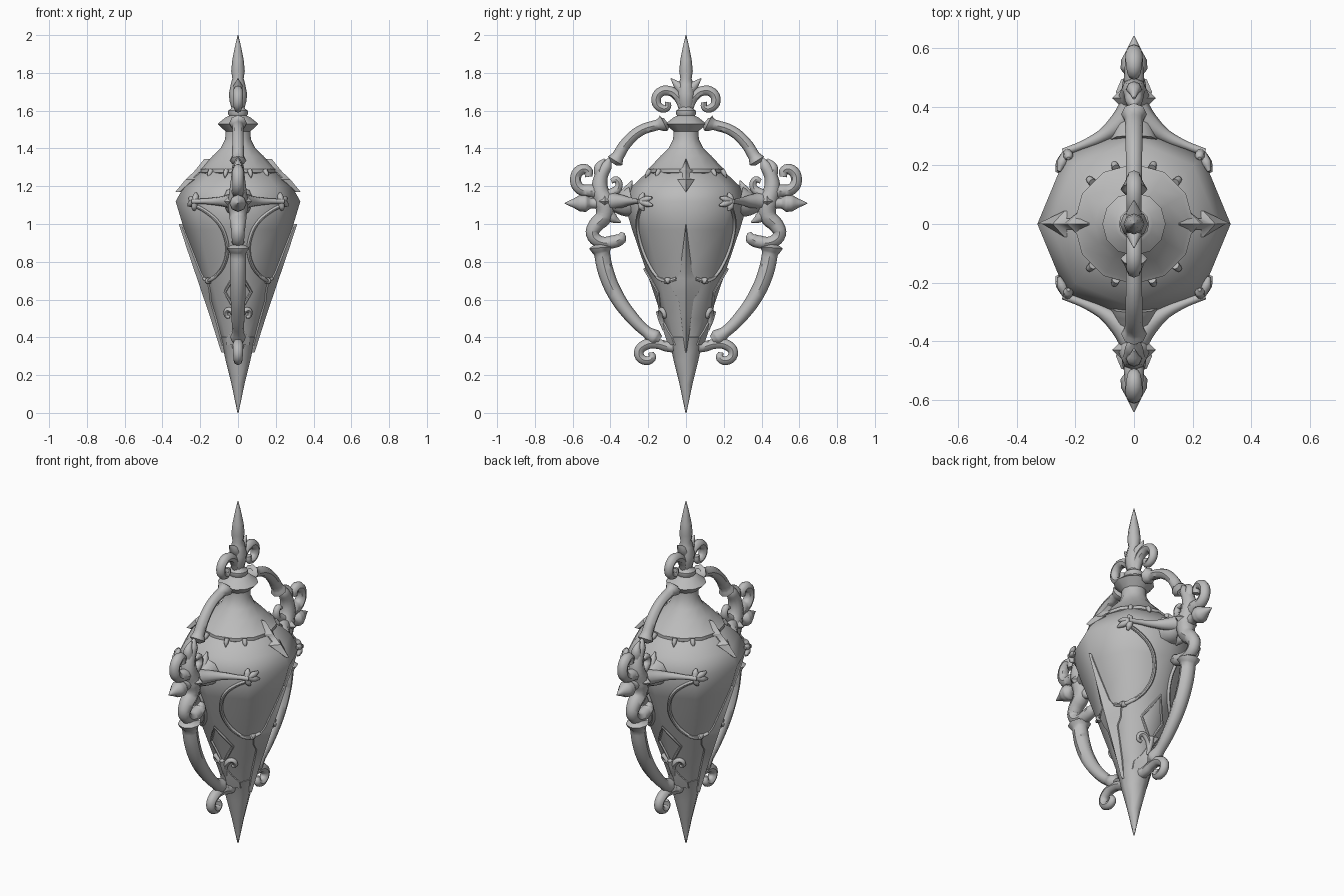
import bpy, math
from math import sin, cos, radians, tan, hypot, atan2

stone = bpy.data.materials.new("grey_stone")
stone.diffuse_color = (0.5, 0.5, 0.5, 1)


def finish(ob, angle=50, mirror=(False, False)):
    """Material, shading and mirrored copies."""
    ob.data.materials.clear()
    ob.data.materials.append(stone)
    bpy.ops.object.select_all(action='DESELECT')
    ob.select_set(True)
    bpy.context.view_layer.objects.active = ob
    bpy.ops.object.shade_smooth_by_angle(angle=radians(angle))
    if any(mirror):
        m = ob.modifiers.new("mirror", 'MIRROR')
        m.use_axis = (mirror[0], mirror[1], False)
        m.use_mirror_merge = False
    return ob


def mesh(name, verts, faces, angle=50, mirror=(False, False)):
    me = bpy.data.meshes.new(name)
    me.from_pydata(verts, [], faces)
    ob = bpy.data.objects.new(name, me)
    bpy.context.collection.objects.link(ob)
    return finish(ob, angle, mirror)


def lathe(name, profile, n, angle=50):
    """Turned form around z from (radius, z) pairs, bottom to top."""
    v = [(r * cos(2 * math.pi * i / n), r * sin(2 * math.pi * i / n), z)
         for r, z in profile for i in range(n)]
    f = [(k * n + i, k * n + (i + 1) % n, (k + 1) * n + (i + 1) % n, (k + 1) * n + i)
         for k in range(len(profile) - 1) for i in range(n)]
    f += [tuple(reversed(range(n))), tuple(range(len(v) - n, len(v)))]
    return mesh(name, v, f, angle)


def tube(name, pts, mirror=(False, True), closed=False, sides=2, steps=4):
    """Tapered tube through (x, y, z, radius) points."""
    cu = bpy.data.curves.new(name, 'CURVE')
    cu.dimensions = '3D'
    cu.bevel_depth = 1
    cu.bevel_resolution = sides
    cu.resolution_u = steps
    cu.use_fill_caps = True
    sp = cu.splines.new('BEZIER')
    sp.bezier_points.add(len(pts) - 1)
    sp.use_cyclic_u = closed
    for b, p in zip(sp.bezier_points, pts):
        b.co = p[:3]
        b.radius = p[3]
        b.handle_left_type = b.handle_right_type = 'VECTOR' if closed else 'AUTO'
    ob = bpy.data.objects.new(name, cu)
    bpy.context.collection.objects.link(ob)
    bpy.ops.object.select_all(action='DESELECT')
    ob.select_set(True)
    bpy.context.view_layer.objects.active = ob
    bpy.ops.object.convert(target='MESH')
    return finish(bpy.context.object, 45, mirror)


def side_tube(name, pts, mirror=(False, True)):
    """Tube in the x = 0 plane from (y, z, radius)."""
    return tube(name, [(0, y, z, r) for y, z, r in pts], mirror)


# Urn body: eight-sided bowl running down to a point
BODY = [(0.003, 0), (0.03, 0.15), (0.062, 0.3), (0.125, 0.5), (0.21, 0.75),
        (0.285, 0.97), (0.33, 1.12), (0.285, 1.2), (0.2, 1.28), (0.17, 1.29)]
lathe("urn_body", BODY, 8)


def radius(z):
    for (r0, z0), (r1, z1) in zip(BODY, BODY[1:]):
        if z <= z1:
            return r0 + (r1 - r0) * (z - z0) / (z1 - z0)
    return BODY[-1][0]


def on_body(deg, z, lift=0.0):
    """Point on the body wall; deg is measured from +y towards +x."""
    r = radius(z) * cos(radians(22.5)) / cos(radians(deg % 45 - 22.5)) + lift
    return (r * sin(radians(deg)), r * cos(radians(deg)), z)


def plate(name, rows, on_x, h=0.02):
    """Ridged leaf from (z, half width) rows on a body corner."""
    v = []
    for z, w in rows:
        r = radius(z) if z < 1.28 else 0.2 - (z - 1.28) * 0.8
        d = r - w * tan(radians(22.5))
        for s, q in ((-w, d - 0.03), (-w, d + 0.008), (0, r + h), (w, d + 0.008), (w, d - 0.03)):
            v.append((q, s, z) if on_x else (-s, q, z))
    f = [(k * 5 + i, k * 5 + i + 1, k * 5 + i + 6, k * 5 + i + 5)
         for k in range(len(rows) - 1) for i in range(4)]
    return mesh(name, v, f, 30, (on_x, not on_x))


# Lid, neck and collar
lathe("lid", [(0.19, 1.262), (0.205, 1.272), (0.205, 1.29), (0.19, 1.3), (0.135, 1.36),
              (0.09, 1.405), (0.068, 1.45), (0.066, 1.49), (0.108, 1.53), (0.065, 1.565),
              (0.045, 1.575)], 12, 35)
lathe("finial_ring", [(0.04, 1.565), (0.052, 1.58), (0.052, 1.6), (0.038, 1.61),
                      (0.03, 1.63)], 12)

# Finial spike, side curls and small barbs
lathe("finial_spike", [(0.03, 1.6), (0.045, 1.65), (0.048, 1.69), (0.038, 1.74), (0.03, 1.77),
                       (0.036, 1.81), (0.03, 1.87), (0.016, 1.94), (0.002, 2.0)], 8)
side_tube("finial_curl", [(0.015, 1.61, .022), (0.04, 1.67, .026), (0.09, 1.705, .026),
                          (0.14, 1.695, .026), (0.158, 1.65, .025), (0.135, 1.615, .022),
                          (0.1, 1.615, .018), (0.095, 1.645, .016)])
side_tube("finial_barb", [(0.0, 1.69, .035), (0.04, 1.73, .025), (0.08, 1.77, .003)])

# Handle: upper arm with flared ends
side_tube("handle_upper_arm", [(0.105, 1.545, .02), (0.118, 1.535, .046), (0.15, 1.525, .028),
                               (0.24, 1.495, .028), (0.315, 1.43, .03), (0.36, 1.36, .032),
                               (0.375, 1.335, .044), (0.385, 1.32, .02)])
# Handle: scrolled middle
side_tube("scroll_stem", [(0.4, 1.355, .004), (0.42, 1.31, .03), (0.45, 1.25, .036),
                          (0.455, 1.18, .045), (0.43, 1.11, .055), (0.435, 1.04, .045),
                          (0.48, 0.99, .04), (0.495, 0.945, .034), (0.455, 0.905, .032),
                          (0.39, 0.905, .034), (0.345, 0.925, .032), (0.335, 0.955, .01)])
side_tube("scroll_outer_curl", [(0.445, 1.16, .035), (0.5, 1.175, .034), (0.56, 1.185, .03),
                                (0.585, 1.235, .029), (0.56, 1.285, .029),
                                (0.52, 1.285, .024), (0.515, 1.25, .02)])
side_tube("scroll_top_leaf", [(0.45, 1.24, .03), (0.46, 1.3, .026), (0.43, 1.345, .005)])
side_tube("scroll_inner_curl", [(0.44, 1.15, .03), (0.39, 1.165, .025), (0.355, 1.2, .02),
                                (0.37, 1.235, .018), (0.395, 1.225, .012)])
side_tube("scroll_lower_leaf", [(0.43, 1.09, .035), (0.385, 1.03, .025), (0.345, 1.01, .004)])
side_tube("handle_root", [(0.45, 1.12, .045), (0.38, 1.11, .045), (0.33, 1.11, .07),
                          (0.285, 1.12, .085)])
side_tube("root_leaf", [(0.35, 1.12, .035), (0.31, 1.18, .025), (0.285, 1.23, .003)])
side_tube("outer_spike", [(0.45, 1.11, .03), (0.505, 1.11, .028), (0.53, 1.11, .046),
                          (0.56, 1.11, .044), (0.6, 1.11, .022), (0.642, 1.11, .002)])

# Four-pointed star through the scroll
mesh("scroll_star", [(0.075, .43, 1.12), (-0.075, .43, 1.12), (0, .43, 1.19), (0, .43, 1.05),
                     (0, .5, 1.12), (0, .36, 1.12)],
     [(0, 2, 4), (2, 1, 4), (1, 3, 4), (3, 0, 4), (2, 0, 5), (1, 2, 5), (3, 1, 5), (0, 3, 5)],
     20, (False, True))

# Handle: lower arm and foot curl
side_tube("handle_lower_arm", [(0.45, 0.895, .02), (0.45, 0.875, .062), (0.445, 0.845, .042),
                               (0.425, 0.75, .042), (0.375, 0.63, .04), (0.295, 0.515, .035),
                               (0.21, 0.43, .03), (0.165, 0.4, .042), (0.14, 0.385, .025)])
side_tube("foot_curl", [(0.03, 0.36, .04), (0.09, 0.35, .028), (0.15, 0.365, .026),
                        (0.215, 0.36, .028), (0.25, 0.32, .026), (0.225, 0.28, .024),
                        (0.18, 0.29, .022), (0.185, 0.32, .014)])
lathe("foot_spike", [(0.003, 0), (0.034, 0.15), (0.066, 0.28), (0.085, 0.37), (0.096, 0.4),
                     (0.08, 0.41)], 8)

# Side arms reaching round to the body corners, ending in leaves
both = (True, True)
tube("corner_arm", [(0, .4, 1.12, .05), (.05, .345, 1.12, .036), (.11, .3, 1.12, .022),
                    (.18, .268, 1.12, .014), (.242, .245, 1.12, .013)], both)
for i, (da, dz) in enumerate(((0, .045), (10, .02), (11, -.022), (1, -.05))):
    tube(f"corner_leaf_{i}", [on_body(43, 1.12, .008) + (.016,),
                              on_body(44 + da * .6, 1.12 + dz * .6, .01) + (.017,),
                              on_body(45 + da, 1.12 + dz, .012) + (.006,)], both)

# Vine curving down the wall from each corner to the side leaf
vine = [(45, 1.1), (33, 1.06), (21, 1.0), (15, .93), (14, .86), (20, .79), (33, .735),
        (48, .705), (62, .7), (74, .71)]
tube("wall_vine", [on_body(a, z, .004) + (.01,) for a, z in vine], both)
tube("vine_bud", [on_body(52, .69, .004) + (.006,), on_body(58, .7, .006) + (.019,),
                  on_body(64, .71, .004) + (.006,)], both)

# Long spear leaf on each side, with a small dart hanging from the lid
plate("side_spear", [(0.32, .003), (0.42, .018), (0.52, .03), (0.6, .04), (0.64, .068),
                     (0.69, .085), (0.71, .05), (0.74, .034), (0.86, .018), (1.0, .001)], True)
plate("lid_dart", [(1.17, .001), (1.235, .045), (1.245, .018), (1.27, .018), (1.285, .045),
                   (1.3, .018), (1.345, .001)], True, 0.03)
for i, deg in enumerate((45, 18)):
    a = radians(deg)
    tube(f"rim_drop_{i}", [(.2 * sin(a), .2 * cos(a), 1.285, .014),
                           (.215 * sin(a), .215 * cos(a), 1.265, .012),
                           (.225 * sin(a), .225 * cos(a), 1.245, .002)], both)

# Diamond frame and three-lobed flower on front and back
def wall(x, z, lift=.004):
    return (x, radius(z) - abs(x) * tan(radians(22.5)) + lift, z)


diamond = [(0, .52), (.035, .58), (.07, .64), (.035, .7), (0, .76), (-.035, .7),
           (-.07, .64), (-.035, .58)]
tube("diamond_frame", [wall(x, z) + (.008,) for x, z in diamond], (False, True), True, 1, 1)
for i, path in enumerate(([(0, .44), (0, .49), (0, .54)],
                          [(0, .47), (.025, .53), (.055, .545), (.062, .515), (.045, .505)])):
    tube(f"flower_lobe_{i}", [wall(x, z, .008) + (r,) for (x, z), r in
                              zip(path, (.01, .016, .014, .012, .008))], (i == 1, True))
plate("lower_leaf", [(0.36, .06), (0.4, .062), (0.44, .03), (0.5, .002)], False, 0.015)
